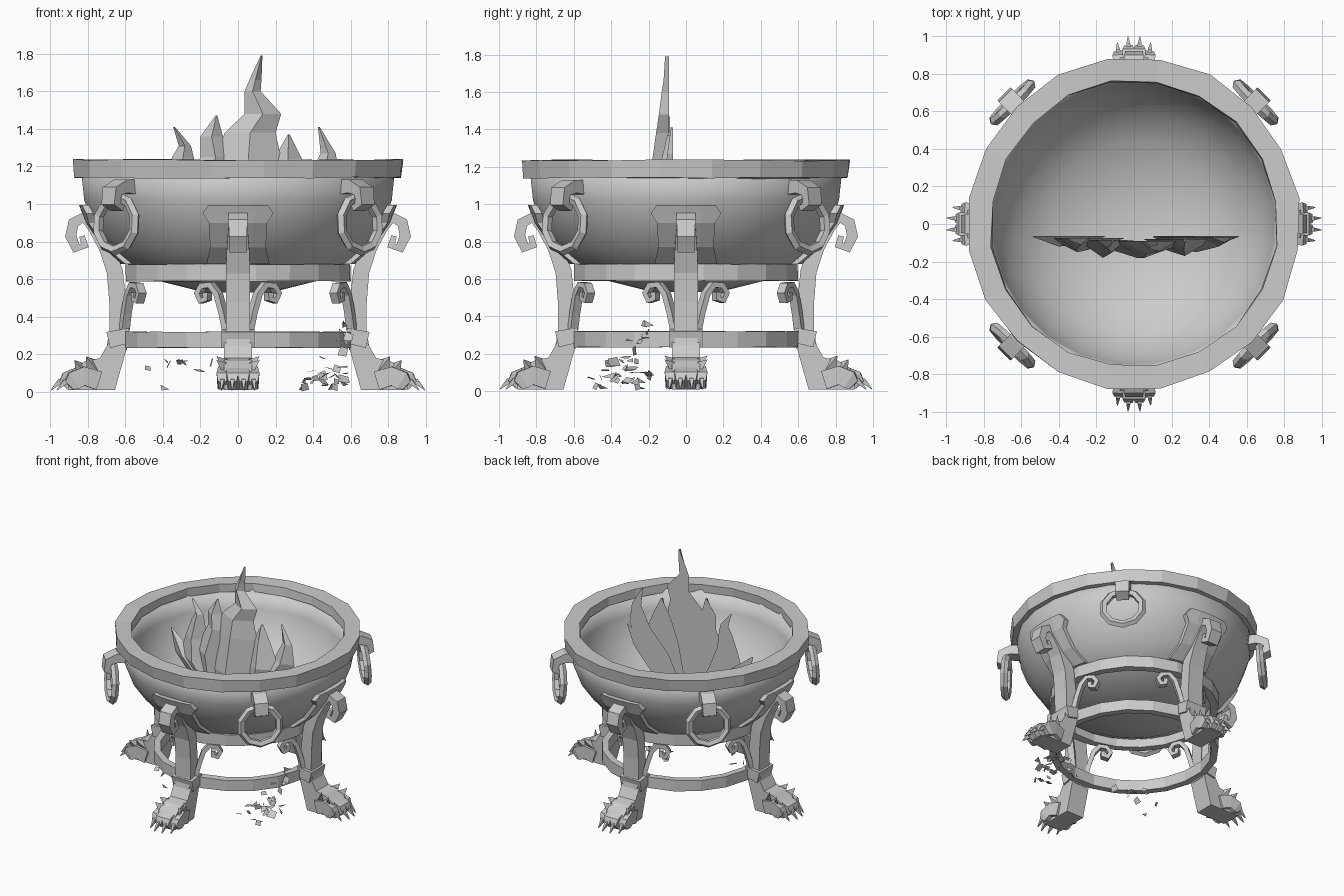
import bpy, bmesh, math, random
from mathutils import Vector, Matrix

if "Cube" in bpy.data.objects:
    bpy.data.objects.remove(bpy.data.objects["Cube"])

random.seed(4)
Z = Vector((0, 0, 1))


def make(name, verts, faces, angle=0.0, smooth=False):
    bm = bmesh.new()
    vs = [bm.verts.new(v) for v in verts]
    for f in faces:
        bm.faces.new([vs[i] for i in f])
    bmesh.ops.remove_doubles(bm, verts=bm.verts, dist=1e-5)
    bmesh.ops.recalc_face_normals(bm, faces=bm.faces)
    for f in bm.faces:
        f.smooth = smooth
    me = bpy.data.meshes.new(name)
    bm.to_mesh(me)
    bm.free()
    ob = bpy.data.objects.new(name, me)
    bpy.context.collection.objects.link(ob)
    ob.rotation_euler.z = angle
    return ob


def lathe(name, prof, segs, closed=True, smooth=False, jitter=0.0):
    n, verts, faces = len(prof), [], []
    for i in range(segs):
        a = 2 * math.pi * (i + 0.5) / segs
        for r, z in prof:
            r += random.uniform(-jitter, jitter)
            verts.append((r * math.cos(a), r * math.sin(a), z + random.uniform(-jitter, jitter) * 0.6))
    for i in range(segs):
        for j in range(n if closed else n - 1):
            k, i2 = (j + 1) % n, (i + 1) % segs
            faces.append((i * n + j, i * n + k, i2 * n + k, i2 * n + j))
    if not closed:   # weld the pole points
        for i, (x, y, z) in enumerate(verts):
            if prof[i % n][0] == 0:
                verts[i] = (0, 0, z)
        bm_faces = []
        for f in faces:
            pts = []
            for i in f:
                i = i % n if prof[i % n][0] == 0 else i
                if i not in pts:
                    pts.append(i)
            bm_faces.append(pts)
        faces = bm_faces
    ob = make(name, verts, faces, 0, smooth)
    return ob


def sweep(name, pts, angle, origin=(0, 0, 0), u=(1, 0, 0)):
    """Rectangular bar along (u, z, half thickness, half width) points."""
    o, u = Vector(origin), Vector(u)
    w = u.cross(Z).normalized()
    pos = [o + u * p[0] + Z * p[1] for p in pts]
    verts, faces, n = [], [], len(pts)
    for i, p in enumerate(pts):
        t = (pos[min(i + 1, n - 1)] - pos[max(i - 1, 0)]).normalized()
        nrm = t.cross(w).normalized()
        for a, b in ((-1, -1), (1, -1), (1, 1), (-1, 1)):
            verts.append(pos[i] + nrm * a * p[2] + w * b * p[3])
    for i in range(n - 1):
        for k in range(4):
            m = (k + 1) % 4
            faces.append((4 * i + k, 4 * i + m, 4 * i + 4 + m, 4 * i + 4 + k))
    faces += [(0, 1, 2, 3), tuple(range(4 * n - 4, 4 * n))]
    return make(name, verts, faces, angle)


def slab(name, prof, hw, angle):
    """Extrude an (r, z) outline sideways by its half width."""
    n = len(prof)
    verts = [(r, s * hw, z) for s in (-1, 1) for r, z in prof]
    faces = [tuple(range(n)), tuple(range(n, 2 * n))]
    faces += [(i, (i + 1) % n, n + (i + 1) % n, n + i) for i in range(n)]
    return make(name, verts, faces, angle)


# Bowl, rim and the two bands
OUTER = [(0, .53), (.18, .53), (.42, .59), (.58, .67), (.69, .77), (.78, .9), (.825, 1.02), (.84, 1.16)]
INNER = [(.775, 1.2), (.75, 1.05), (.70, .92), (.6, .78), (.44, .67), (.22, .6), (0, .58)]
lathe("bowl", OUTER + INNER, 24, closed=False, smooth=True)
lathe("rim", [(.765, 1.17), (.835, 1.14), (.875, 1.14), (.885, 1.235), (.765, 1.235)], 20, jitter=.008)
lathe("upper_band", [(.55, .59), (.605, .59), (.605, .68), (.55, .68)], 20, jitter=.003)
lathe("lower_band", [(.555, .235), (.605, .235), (.605, .32), (.555, .32)], 20, jitter=.003)


def bowl_r(z):
    for (r0, z0), (r1, z1) in zip(OUTER, OUTER[1:]):
        if z0 < z1 and z0 <= z <= z1:
            return r0 + (r1 - r0) * (z - z0) / (z1 - z0)


LEG = [(.83, .83, .015, .04), (.815, .78, .022, .045), (.86, .765, .028, .045), (.89, .83, .03, .048),
       (.875, .9, .03, .05), (.82, .93, .03, .05), (.765, .88, .035, .052), (.70, .77, .04, .06),
       (.655, .64, .043, .065), (.64, .48, .045, .065), (.635, .33, .048, .065), (.645, .23, .055, .06)]
FOOT = [(.585, .26), (.69, .26), (.735, .18), (.81, .165), (.88, .12), (.91, .07), (.9, .01), (.655, .01)]
CURL = [(0, .33), (.02, .42), (.05, .52), (.09, .57), (.14, .565), (.165, .525), (.145, .485), (.115, .495), (.115, .53)]

for k in range(4):
    a = k * math.pi / 2
    # Leg with outward scroll, collar and paw
    sweep("leg", LEG, a)
    slab("leg_collar", [(.575, .26), (.68, .235), (.70, .32), (.58, .34)], .088, a)
    slab("paw", FOOT, .075, a)
    for t in (-.085, -.03, .03, .085):
        d = Vector((1, t * 1.2, 0)).normalized()
        back = .03 if abs(t) > .05 else 0
        toe = [(-.02, .06, .05, .025), (.06, .085, .05, .032), (.115, .06, .05, .032), (.14, .035, .03, .022)]
        sweep("toe", toe, a, (.79 - back, t * .8, 0), d)
        claw = [(.12, .065, .016, .013), (.16, .055, .014, .011), (.205, .01, .002, .002)]
        sweep("claw", claw, a, (.79 - back, t * .8, 0), d)
    for s in (-1, 1):
        # Fur tufts beside the ankle
        for r, z in ((.77, .14), (.83, .12)):
            make("fur_tuft", [(r - .05, s * .06, z - .06), (r + .03, s * .06, z - .06), (r - .02, s * .04, z + .03),
                              (r + .04, s * .115, z + .05)], [(0, 1, 2), (0, 1, 3), (1, 2, 3), (0, 2, 3)], a)
        # Curled brackets either side of the leg
        sweep("curl_bracket", [(x, z, .016, .024) for x, z in CURL], a, (.605, s * .06, 0), (-.55, s * .9, 0))
    # Backing plate that follows the bowl
    verts, faces = [], []
    rows = [(.68, .17), (.77, .15), (.9, .155), (.95, .19), (.995, .16)]
    for off in (0.03, -.02):
        for z, hw in rows:
            for c in range(5):
                r = bowl_r(z) + off
                th = hw * (c - 2) / 2 / r
                verts.append((r * math.cos(th), r * math.sin(th), z))
    for s in (0, 25):
        faces += [(s + i * 5 + c, s + i * 5 + c + 1, s + i * 5 + c + 6, s + i * 5 + c + 5) for i in range(4) for c in range(4)]
    edge = [0, 1, 2, 3, 4, 9, 14, 19, 24, 23, 22, 21, 20, 15, 10, 5]
    faces += [(p, q, q + 25, p + 25) for p, q in zip(edge, edge[1:] + edge[:1])]
    make("leg_plate", verts, faces, a)

    # Hook and hanging ring on the diagonal
    b = a + math.pi / 4
    hook = [(.80, 1.09, .04, .05), (.88, 1.095, .035, .05), (.945, 1.07, .03, .05), (.955, 1.01, .028, .048), (.90, .985, .025, .045)]
    sweep("ring_hook", hook, b)
    rot = Matrix.Rotation(b, 4, 'Z') @ Matrix.Translation((.915, 0, .895)) @ Matrix.Rotation(math.radians(86), 4, 'Y')
    bpy.ops.mesh.primitive_torus_add(major_segments=10, minor_segments=5, major_radius=.142, minor_radius=.028)
    ring = bpy.context.object
    ring.name = "hanging_ring"
    ring.matrix_world = rot


# Flame: flat-backed tongues with a ridge on the front, rows of (z, left, right, ridge y)
def tongue(name, rows, yb):
    verts, faces, n = [], [], len(rows)
    for z, l, r, yf in rows:
        verts += [(l, yb, z), (r, yb, z), ((l + r) / 2, yf, z)]
    for i in range(n - 1):
        for k in range(3):
            m = (k + 1) % 3
            faces.append((3 * i + k, 3 * i + m, 3 * i + 3 + m, 3 * i + 3 + k))
    faces += [(0, 1, 2), (3 * n - 3, 3 * n - 2, 3 * n - 1)]
    make(name, verts, faces)


tongue("flame_main", [(.66, -.2, .25, -.14), (.95, -.27, .3, -.18), (1.24, -.12, .23, -.18), (1.38, -.07, .2, -.16),
                      (1.48, .035, .23, -.145), (1.6, .035, .12, -.13), (1.66, .06, .125, -.12), (1.79, .12, .13, -.112)], -.09)
tongue("flame_left", [(.7, -.28, 0, -.14), (1.05, -.3, -.03, -.18), (1.25, -.2, -.04, -.15), (1.36, -.2, -.08, -.13),
                      (1.47, -.12, -.11, -.1)], -.085)
tongue("flame_far_left", [(.75, -.3, -.05, -.12), (.95, -.45, -.15, -.15), (1.12, -.4, -.22, -.14), (1.25, -.35, -.235, -.12),
                          (1.31, -.315, -.25, -.11), (1.41, -.345, -.335, -.09)], -.075)
tongue("flame_right", [(.7, .05, .3, -.14), (1.05, .12, .42, -.17), (1.24, .19, .34, -.13), (1.37, .265, .275, -.1)], -.08)
tongue("flame_far_right", [(.75, .1, .32, -.12), (.95, .2, .46, -.15), (1.12, .36, .54, -.12), (1.27, .44, .52, -.1),
                           (1.41, .425, .435, -.08)], -.07)
tongue("flame_low_left", [(.78, -.35, -.15, -.1), (.95, -.5, -.3, -.12), (1.13, -.54, -.53, -.07)], -.065)
tongue("flame_low_right", [(.78, .1, .35, -.1), (.95, .32, .5, -.12), (1.1, .55, .56, -.07)], -.065)

# Loose shards, mostly drifting by the front right leg
for i in range(44):
    if i < 34:
        h = random.random() ** 1.6
        c = Vector((random.uniform(.27, .6) * (1 - h) + .58 * h, random.uniform(-.58, -.15) * (1 - h) - .2 * h, .02 + .36 * h))
    else:
        c = Vector((random.uniform(-.5, -.1), random.uniform(-.5, -.2), random.uniform(.02, .18)))
    s = random.uniform(.015, .035)
    m = Matrix.Rotation(random.uniform(0, 6.3), 3, 'Z') @ Matrix.Rotation(random.uniform(0, 1.6), 3, 'X')
    pts = [c + m @ Vector((s * x, s * y * random.uniform(.7, 1.2), 0)) for x, y in ((-1, -.6), (.8, -.9), (1.1, .6), (-.4, 1))]
    for p in pts:
        p.z = max(p.z, .003)
    make("shard", pts, [(0, 1, 2, 3)] if i % 3 else [(0, 1, 2)])
